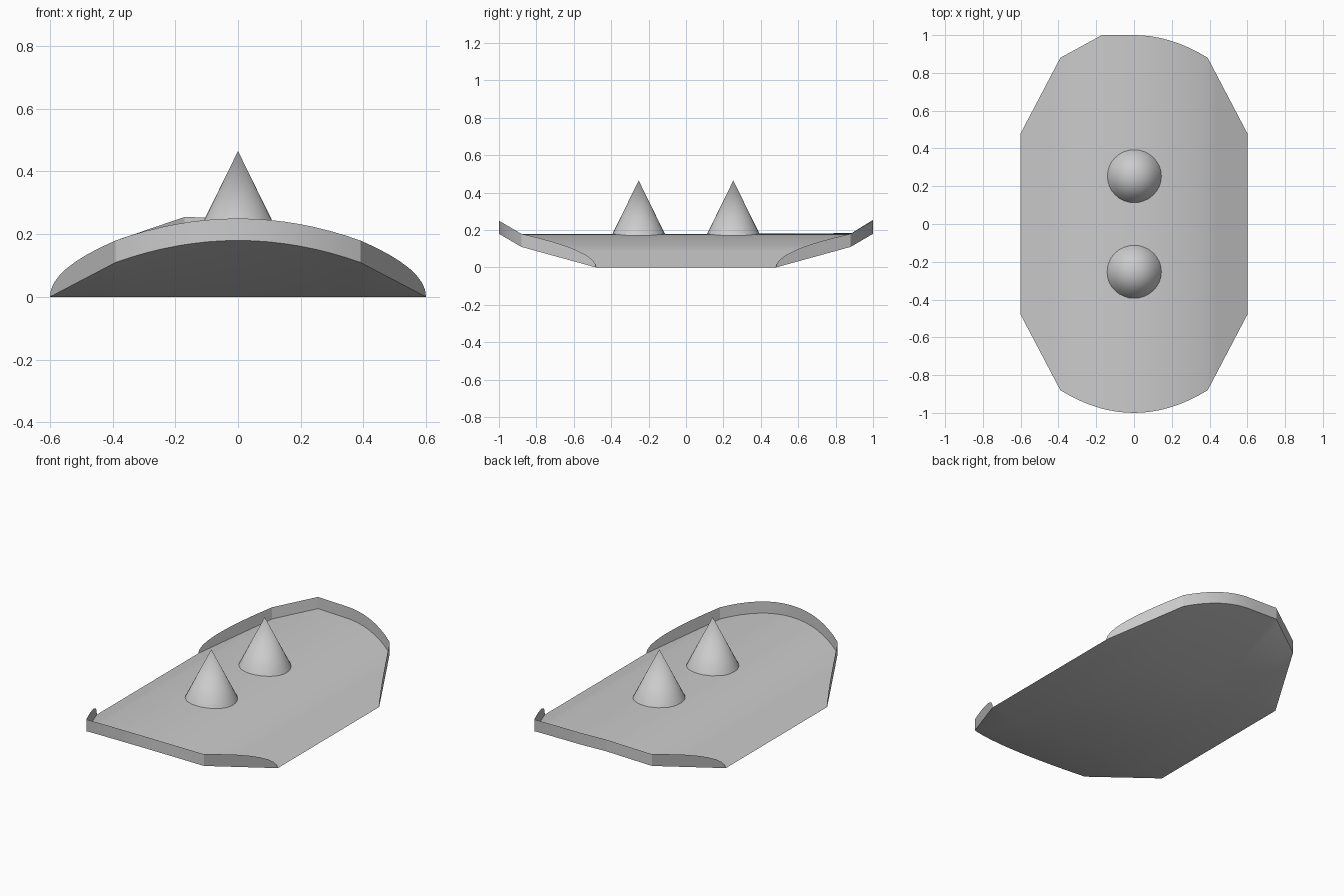
import bpy, bmesh, math

if "Cube" in bpy.data.objects:
    bpy.data.objects.remove(bpy.data.objects["Cube"])

W, FLAT, SX, SY, SZ = 0.6, 0.48, 0.39, 0.88, 0.11   # half width, flat half length, shoulder point
CROWN, LIP, CHIP = 0.18, 0.07, -0.17


def end_point(x, back):
    """Plan position, deck height and lip height of an end edge at x."""
    a = abs(x)
    if a >= SX:
        t = (W - a) / (W - SX)
        return FLAT + (SY - FLAT) * t, SZ * t, CROWN * math.sqrt(max(t, 0))
    if back and x < CHIP:          # straight facet on the back left
        t = (x + SX) / (CHIP + SX)
        y, z = SY + (1 - SY) * t, SZ + (0.185 - SZ) * t
    elif back and x < 0:
        y, z = 1.0, CROWN + 0.005 * x / CHIP
    else:
        k = (x / SX) ** 2
        y, z = 1 - (1 - SY) * k, CROWN - (CROWN - SZ) * k
    return y, z, z + LIP


def build(name, strips, merge):
    bm = bmesh.new()
    for strip in strips:
        rows = [[bm.verts.new(p) for p in row] for row in strip]
        for a, b in zip(rows, rows[1:]):
            for i in range(len(a) - 1):
                bm.faces.new((a[i], a[i + 1], b[i + 1], b[i]))
    if merge:
        bmesh.ops.remove_doubles(bm, verts=bm.verts, dist=1e-5)
    bmesh.ops.recalc_face_normals(bm, faces=bm.faces)
    me = bpy.data.meshes.new(name)
    bm.to_mesh(me)
    bm.free()
    ob = bpy.data.objects.new(name, me)
    bpy.context.collection.objects.link(ob)
    smooth(ob)


def smooth(ob):
    bpy.ops.object.select_all(action='DESELECT')
    ob.select_set(True)
    bpy.context.view_layer.objects.active = ob
    bpy.ops.object.shade_smooth_by_angle(angle=math.radians(25))


# Stations across the width, denser where the lip rises from the corners
side = [W - (W - SX) * (i / 8) ** 2 for i in range(9)]
mid = [SX * i / 8 for i in range(-7, 8)] + [CHIP]
xs = sorted([-x for x in side] + mid + side)

# Arched deck with flat base and sloping undersides at both ends
loops = []
for x in xs:
    yf, zf, _ = end_point(x, False)
    yb, zb, _ = end_point(x, True)
    loops.append([(x, -yf, zf), (x, yb, zb), (x, FLAT, 0), (x, -FLAT, 0), (x, -yf, zf)])
build("deck", [loops], True)

# Thin raised lips around the two ends
for name, sign in (("front_lip", -1), ("back_lip", 1)):
    rows = []
    for x in xs:
        y, z, top = end_point(x, sign > 0)
        rows.append([(x, sign * y, z), (x, sign * y, top)])
    build(name, [rows], True)

# Two cones along the centre line
for name, y in (("front_cone", -0.253), ("back_cone", 0.253)):
    bpy.ops.mesh.primitive_cone_add(vertices=32, radius1=0.145, radius2=0, depth=0.295,
                                    location=(0, y, 0.17 + 0.1475))
    bpy.context.object.name = name
    smooth(bpy.context.object)
